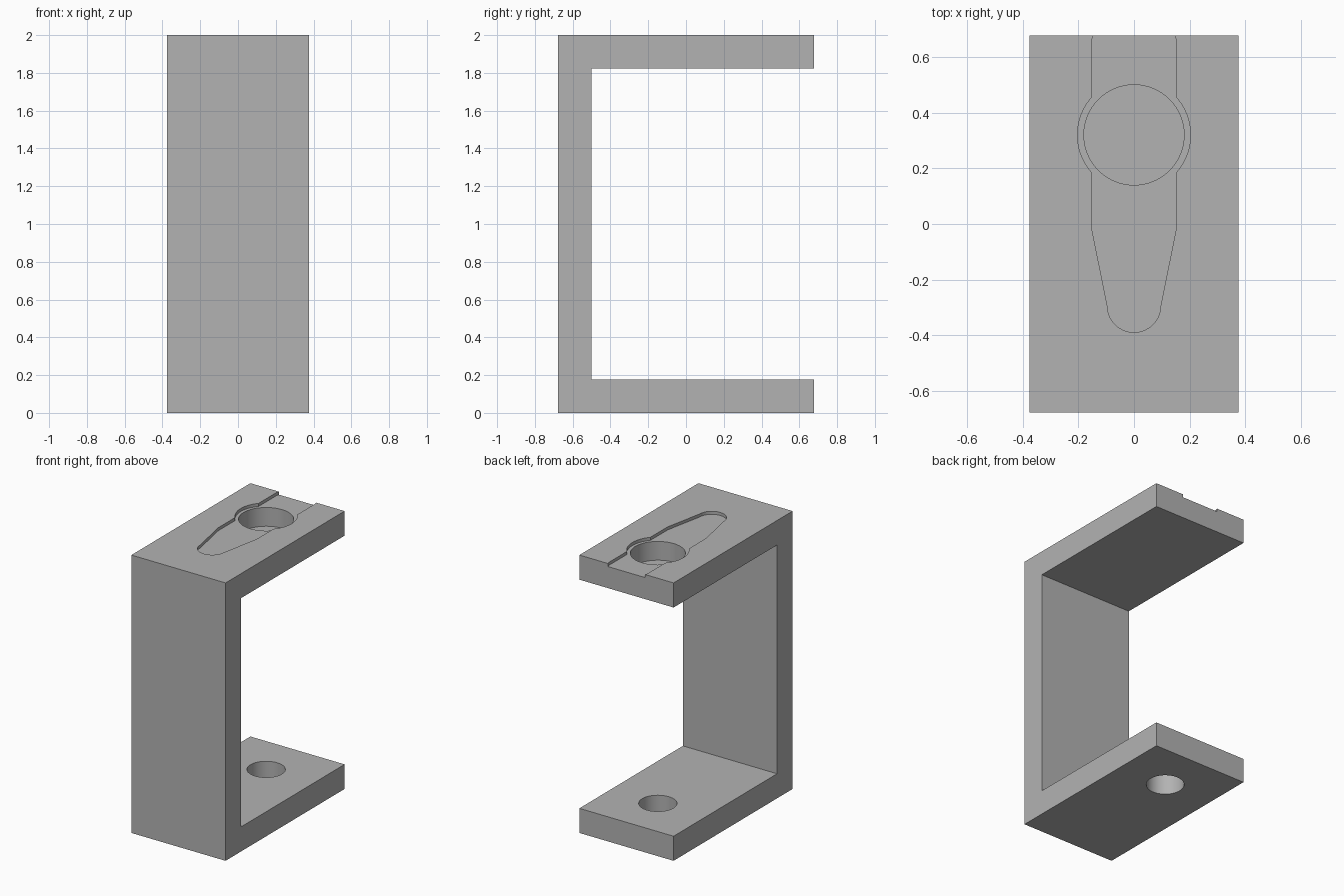
import bpy
import bmesh
from math import asin, cos, pi, sin

old = bpy.data.objects.get("Cube")
if old:
    bpy.data.objects.remove(old, do_unlink=True)

HALF_W, HALF_D, HEIGHT = 0.375, 0.677, 2.0
WALL = 0.177            # thickness of arms and spine
HOLE_Y = 0.32           # shared centre of both holes
RECESS = 0.022          # depth of the keyhole recess
POCKET_FLOOR = 1.843

grey = bpy.data.materials.new("plain grey")
grey.use_nodes = True
colour = (0.45, 0.45, 0.45, 1)
grey.diffuse_color = colour
grey.node_tree.nodes["Principled BSDF"].inputs["Base Color"].default_value = colour


def prism(name, outline, direction):
    """Extrude a closed outline of 3D points along a direction."""
    bm = bmesh.new()
    face = bm.faces.new([bm.verts.new(p) for p in outline])
    moved = bmesh.ops.extrude_face_region(bm, geom=[face])["geom"]
    verts = [g for g in moved if isinstance(g, bmesh.types.BMVert)]
    bmesh.ops.translate(bm, vec=direction, verts=verts)
    bmesh.ops.recalc_face_normals(bm, faces=bm.faces)
    mesh = bpy.data.meshes.new(name)
    bm.to_mesh(mesh)
    bm.free()
    mesh.materials.append(grey)
    obj = bpy.data.objects.new(name, mesh)
    bpy.context.collection.objects.link(obj)
    return obj


def arc(cy, r, start, end, steps):
    return [(r * cos(start + (end - start) * i / steps),
             cy + r * sin(start + (end - start) * i / steps))
            for i in range(steps + 1)]


def cut(target, outline, bottom, top):
    """Cut a vertical prism out of the target."""
    cutter = prism("cutter", [(x, y, bottom) for x, y in outline], (0, 0, top - bottom))
    cutter.hide_render = True
    mod = target.modifiers.new("cut", "BOOLEAN")
    mod.object, mod.solver = cutter, "EXACT"
    bpy.context.view_layer.objects.active = target
    bpy.ops.object.modifier_apply(modifier=mod.name)
    bpy.data.objects.remove(cutter, do_unlink=True)


# C-shaped bracket, profile in the side plane
inner = WALL - HALF_D
profile = [(-HALF_D, 0), (HALF_D, 0), (HALF_D, WALL), (inner, WALL),
           (inner, HEIGHT - WALL), (HALF_D, HEIGHT - WALL),
           (HALF_D, HEIGHT), (-HALF_D, HEIGHT)]
bracket = prism("c_bracket", [(-HALF_W, y, z) for y, z in profile], (2 * HALF_W, 0, 0))

# Keyhole recess on the top arm: right half, then mirrored
slot, ring, tip = 0.153, 0.203, 0.096
angle = asin((ring**2 - slot**2) ** 0.5 / ring)
half = arc(-0.293, tip, -pi / 2, 0, 16)
half += [(slot, -0.01)]
half += arc(HOLE_Y, ring, -angle, angle, 20)
half += [(slot, HALF_D - 0.02), (0.147, HALF_D), (0.147, HALF_D + 0.1)]
outline = half + [(-x, y) for x, y in reversed(half[1:])]
cut(bracket, outline, HEIGHT - RECESS, HEIGHT + 0.1)

# Blind pocket in the top arm and through hole in the bottom arm
cut(bracket, arc(HOLE_Y, 0.18, 0, 2 * pi, 64)[:-1], POCKET_FLOOR, HEIGHT + 0.1)
cut(bracket, arc(HOLE_Y, 0.125, 0, 2 * pi, 64)[:-1], -0.1, WALL + 0.1)

bpy.ops.object.select_all(action="DESELECT")
bracket.select_set(True)
bpy.context.view_layer.objects.active = bracket
bpy.ops.object.shade_smooth_by_angle(angle=pi / 6)
